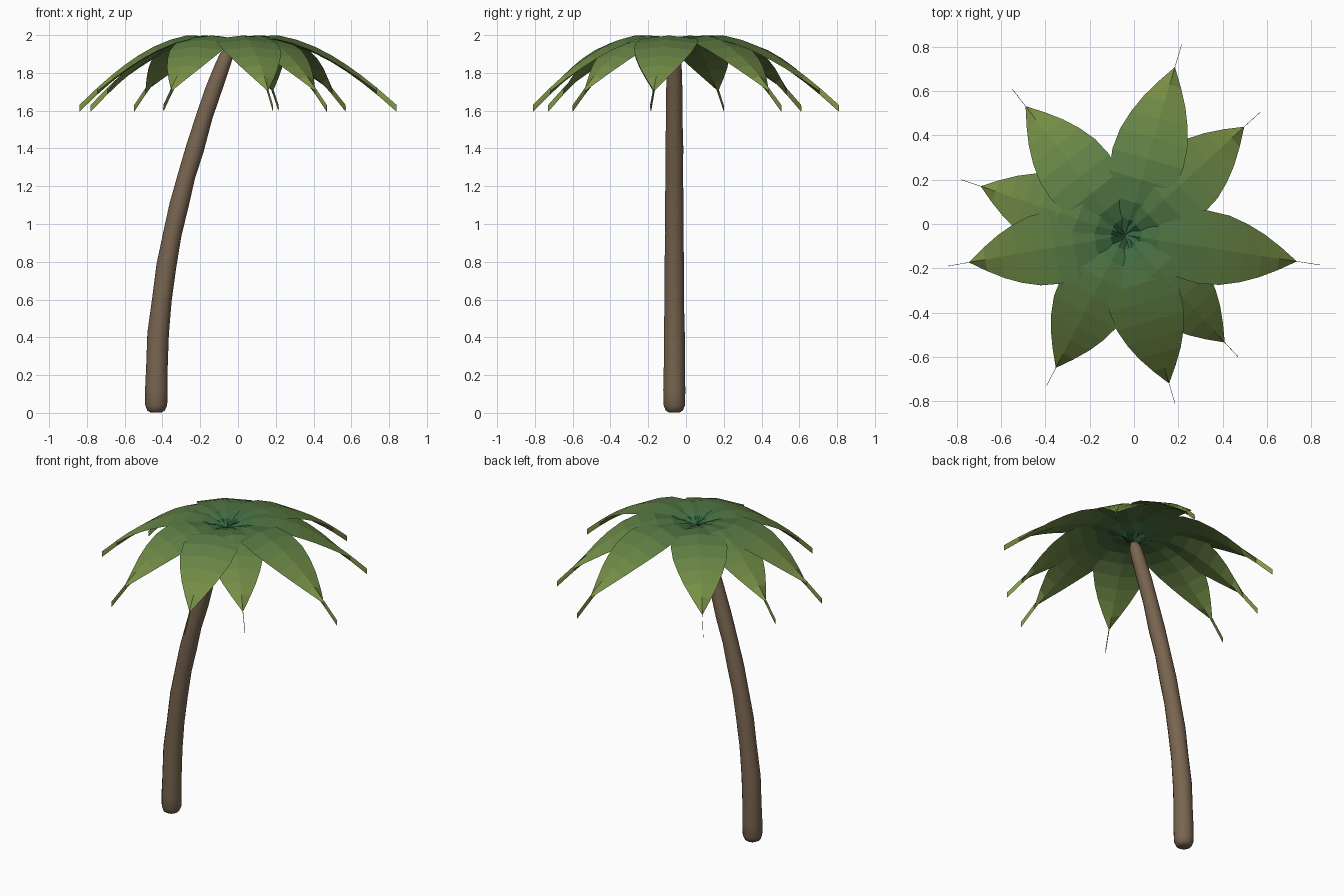
import bpy, bmesh, math
from mathutils import Vector

if "Cube" in bpy.data.objects:
    bpy.data.objects.remove(bpy.data.objects["Cube"])


def material(name, rgb):
    m = bpy.data.materials.new(name)
    m.diffuse_color = (*rgb, 1)
    m.use_nodes = True
    m.node_tree.nodes["Principled BSDF"].inputs["Base Color"].default_value = m.diffuse_color
    return m


def finish(bm, name, mats):
    bmesh.ops.recalc_face_normals(bm, faces=bm.faces)
    me = bpy.data.meshes.new(name)
    bm.to_mesh(me)
    bm.free()
    for m in mats:
        me.materials.append(m)
    ob = bpy.data.objects.new(name, me)
    bpy.context.collection.objects.link(ob)
    return ob


# Greens fade from deep at the hub to yellowish at the tips
bark = material("bark", (0.19, 0.13, 0.08))
inner, outer = Vector((.035, .13, .05)), Vector((.22, .31, .065))
greens = [material(f"leaf_{k}", inner.lerp(outer, k / 9)) for k in range(10)]

# Trunk: leaning, slightly knobbly tube with rounded ends (x, z, radius)
PATH = [(-.434, .003, .03), (-.434, .012, .046), (-.433, .04, .058), (-.432, .12, .060),
        (-.429, .25, .057), (-.423, .42, .057), (-.403, .60, .052), (-.379, .78, .053),
        (-.347, .95, .049), (-.312, 1.10, .051), (-.274, 1.25, .047), (-.228, 1.40, .049),
        (-.178, 1.57, .044), (-.130, 1.71, .044), (-.085, 1.83, .040), (-.062, 1.89, .036),
        (-.050, 1.925, .02)]
SIDES = 14
bm = bmesh.new()
rings = []
for i, (x, z, r) in enumerate(PATH):
    a, b = PATH[max(i - 1, 0)], PATH[min(i + 1, len(PATH) - 1)]
    t = Vector((b[0] - a[0], 0, b[1] - a[1])).normalized()
    if i < 3:
        t = Vector((0, 0, 1))
    u, v = Vector((t.z, 0, -t.x)), Vector((0, 1, 0))
    c = Vector((x, -.062, z))
    rings.append([bm.verts.new(c + r * (math.cos(k) * u + math.sin(k) * v))
                  for k in (2 * math.pi * n / SIDES for n in range(SIDES))])
for lo, hi in zip(rings, rings[1:]):
    for k in range(SIDES):
        n = (k + 1) % SIDES
        bm.faces.new((lo[k], lo[n], hi[n], hi[k])).smooth = True
bm.faces.new(rings[0][::-1]).smooth = True
bm.faces.new(rings[-1]).smooth = True
finish(bm, "trunk", [bark])

# Fronds: thin lens-section leaves that narrow to an upright blade at the tip
# section: fraction of length, ridge height, half width
SECTIONS = [(0, 1.95, .004), (.08, 1.975, .06), (.17, 1.995, .115), (.29, 1.998, .152),
            (.40, 1.975, .166), (.51, 1.938, .158), (.61, 1.892, .132), (.70, 1.842, .098),
            (.79, 1.785, .053), (.88, 1.722, .001), (1, 1.63, .001)]
THICK = .036
TIPS = [(.84, -.185), (.57, .505), (.215, .81), (-.55, .61), (-.78, .20),
        (-.84, -.19), (-.395, -.73), (.185, -.81), (.47, -.60)]
HUB = Vector((-.04, -.05, 0))
up = Vector((0, 0, THICK / 2))
for i, tip in enumerate(TIPS):
    reach = Vector((*tip, 0)) - HUB
    side = Vector((-reach.y, reach.x, 0)).normalized()
    bm = bmesh.new()
    rows = []
    for t, z, w in SECTIONS:
        c = HUB + reach * t + Vector((0, 0, z)) - up
        rows.append([bm.verts.new(p) for p in (c + up, c + side * w, c - up, c - side * w)])
    for j, (a, b) in enumerate(zip(rows, rows[1:])):
        for k in range(4):
            n = (k + 1) % 4
            bm.faces.new((a[k], b[k], b[n], a[n])).material_index = j
    for end in (rows[0], rows[-1]):
        bm.faces.new(end)
    finish(bm, f"frond_{i + 1}", greens)
